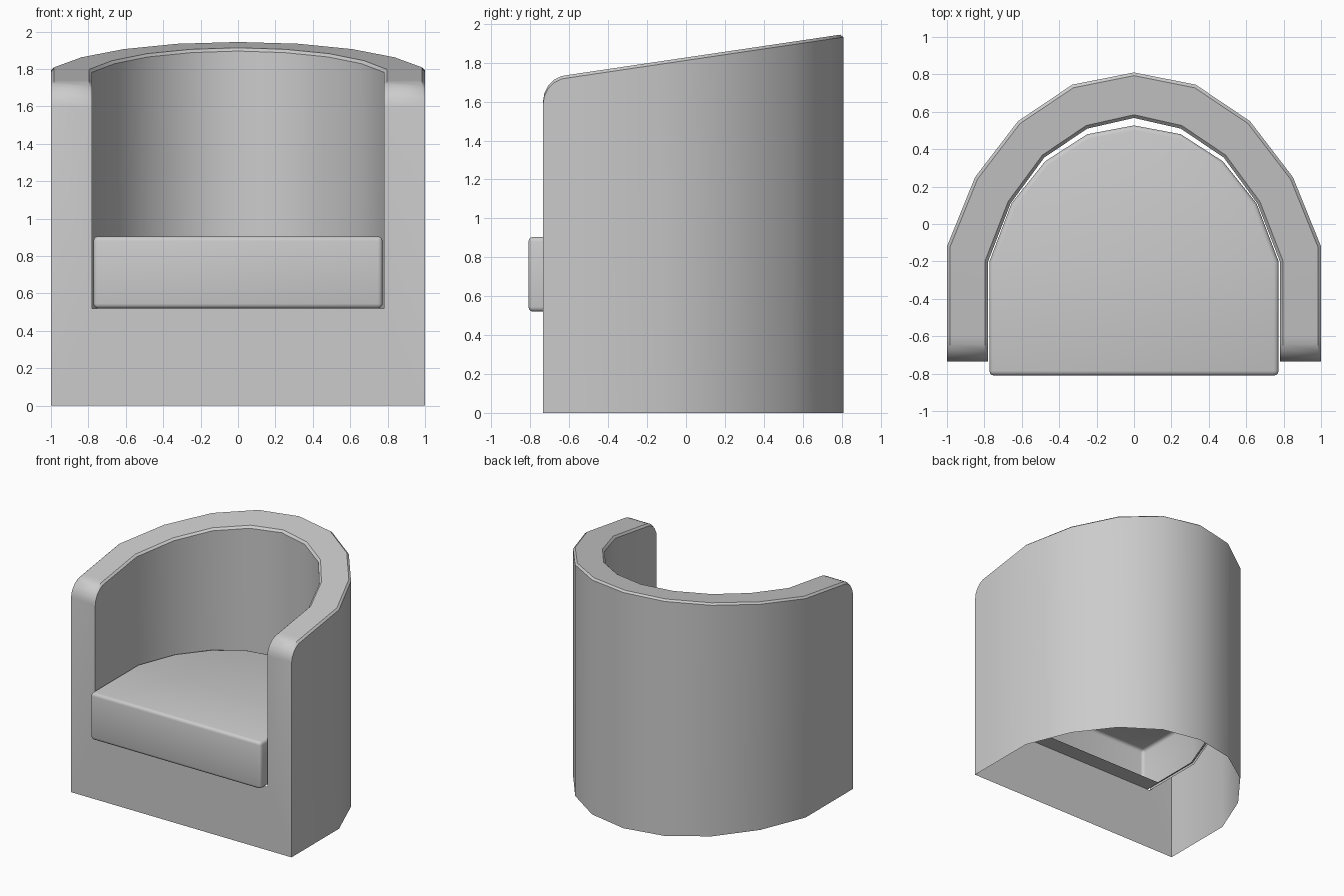
import bpy, bmesh, math

if "Cube" in bpy.data.objects:
    bpy.data.objects.remove(bpy.data.objects["Cube"])

SEAT_Z, TOP_Z = 0.52, 0.905


def finish(name, bm, angle=35):
    bmesh.ops.recalc_face_normals(bm, faces=bm.faces[:])
    me = bpy.data.meshes.new(name)
    bm.to_mesh(me)
    bm.free()
    ob = bpy.data.objects.new(name, me)
    bpy.context.collection.objects.link(ob)
    bpy.ops.object.select_all(action='DESELECT')
    ob.select_set(True)
    bpy.context.view_layer.objects.active = ob
    bpy.ops.object.shade_smooth_by_angle(angle=math.radians(angle))
    return ob


def mirrored(half):
    """Half plan ending on x = 0 -> full plan from right to left."""
    return half + [(-x, y) for x, y in reversed(half[:-1])]


def top_height(y):
    """Sloping rim with a rounded front nose."""
    if y >= -0.6:
        return 1.738 + 0.148 * (y + 0.6)
    t = min(1, (-0.6 - y) / 0.135)
    return 1.60 + 0.138 * math.sqrt(max(0, 1 - t * t))


# Curved shell: outer wall, softened sloping rim, inner wall
nose = [-0.6 - 0.135 * math.cos(math.radians(a)) for a in (0, 18, 36, 54, 72, 90)]
outer = mirrored([(1.0, y) for y in nose] +
                 [(1.0, -0.12), (0.85, 0.25), (0.62, 0.55), (0.33, 0.745), (0, 0.81)])
inner = mirrored([(0.78, y) for y in nose] +
                 [(0.78, -0.20), (0.66, 0.11), (0.48, 0.355), (0.25, 0.51), (0, 0.567)])

bm = bmesh.new()
stations = []
for (ox, oy), (ix, iy) in zip(outer, inner):
    ring = []
    for f, z, drop in ((0, 0, 0), (0, None, 0.015), (0.07, None, 0),
                       (0.93, None, 0), (1, None, 0.015), (1, SEAT_Z, 0)):
        x, y = ox + (ix - ox) * f, oy + (iy - oy) * f
        ring.append(bm.verts.new((x, y, top_height(y) - drop if z is None else z)))
    stations.append(ring)
for a, b in zip(stations, stations[1:]):
    for i in range(5):
        bm.faces.new((a[i], b[i], b[i + 1], a[i + 1]))
# Front: arm ends and apron in one plane
bm.faces.new(stations[0] + stations[-1][::-1])
finish("chair_shell", bm)

# Seat cushion, hollow underneath
plan = mirrored([(0.773, -0.81), (0.773, -0.20), (0.655, 0.11),
                 (0.475, 0.335), (0.25, 0.48), (0, 0.527)])
bm = bmesh.new()
base = bm.faces.new([bm.verts.new((x, y, SEAT_Z)) for x, y in plan])
ext = bmesh.ops.extrude_face_region(bm, geom=[base], use_keep_orig=True)
for v in ext["geom"]:
    if isinstance(v, bmesh.types.BMVert):
        v.co.z = TOP_Z
bmesh.ops.recalc_face_normals(bm, faces=bm.faces[:])
sharp = [e for e in bm.edges if len(e.link_faces) == 2 and e.calc_face_angle() > 0.8]
bmesh.ops.bevel(bm, geom=sharp, offset=0.025, segments=3, profile=0.5, affect='EDGES')
under = [f for f in bm.faces if f.calc_center_median().z < SEAT_Z + 0.001]
bmesh.ops.delete(bm, geom=under, context='FACES_ONLY')
# Folded lip under the front of the cushion
bm.faces.new([bm.verts.new((x, y, SEAT_Z)) for x, y in
              ((-0.748, -0.785), (-0.748, -0.6), (0.748, -0.6), (0.748, -0.785))])
finish("seat_cushion", bm, 40)
